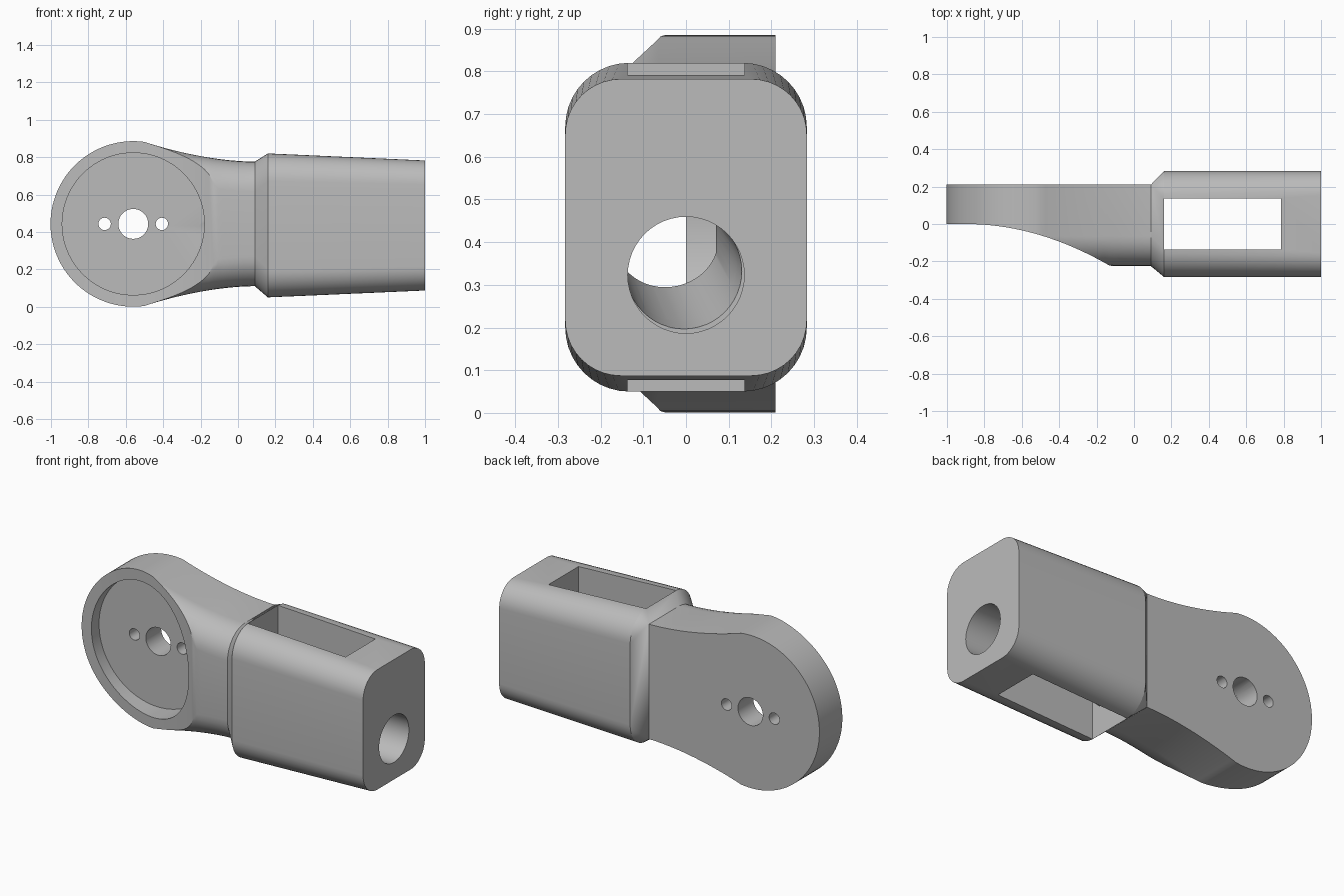
import bpy, bmesh
from math import sin, cos, pi, acos, asin, radians, sqrt
from mathutils import Matrix, Vector

cube = bpy.data.objects.get("Cube")
if cube:
    bpy.data.objects.remove(cube, do_unlink=True)

grey = bpy.data.materials.new("plain grey")
grey.use_nodes = True
grey.diffuse_color = (0.5, 0.5, 0.5, 1)
grey.node_tree.nodes["Principled BSDF"].inputs["Base Color"].default_value = (0.5, 0.5, 0.5, 1)

DISC_X, MID_Z, DISC_R = -0.56, 0.443, 0.4425
NECK_X, BOX_X = 0.09, 0.16
BACK, FRONT, ROUND = 0.21, -0.225, 0.16


def finish(name, bm):
    bmesh.ops.recalc_face_normals(bm, faces=bm.faces)
    mesh = bpy.data.meshes.new(name)
    bm.to_mesh(mesh)
    bm.free()
    mesh.materials.append(grey)
    obj = bpy.data.objects.new(name, mesh)
    bpy.context.collection.objects.link(obj)
    return obj


def loft(name, rings):
    bm = bmesh.new()
    loops = [[bm.verts.new(p) for p in ring] for ring in rings]
    for a, b in zip(loops, loops[1:]):
        for i in range(len(a)):
            j = (i + 1) % len(a)
            bm.faces.new((a[i], a[j], b[j], b[i]))
    bm.faces.new(loops[0])
    bm.faces.new(loops[-1])
    return finish(name, bm)


def hull(name, points):
    bm = bmesh.new()
    for p in points:
        bm.verts.new(p)
    res = bmesh.ops.convex_hull(bm, input=bm.verts)
    bmesh.ops.delete(bm, geom=[v for v in bm.verts if not v.link_faces], context="VERTS")
    bmesh.ops.dissolve_limit(bm, angle_limit=radians(0.5), verts=bm.verts, edges=bm.edges)
    return finish(name, bm)


def circle_x(x, y, z, r, n=48):
    return [(x, y + r * cos(2 * pi * i / n), z + r * sin(2 * pi * i / n)) for i in range(n)]


def cylinder_y(name, x, r, y0, y1, n=64):
    return loft(name, [[(x + r * cos(2 * pi * i / n), y, MID_Z + r * sin(2 * pi * i / n))
                        for i in range(n)] for y in (y0, y1)])


def rounded_rect(x, half_y, z0, z1, r, n=10):
    ring = []
    corners = [(half_y - r, z1 - r), (r - half_y, z1 - r), (r - half_y, z0 + r), (half_y - r, z0 + r)]
    for k, (cy, cz) in enumerate(corners):
        for i in range(n + 1):
            a = (k + i / n) * pi / 2
            ring.append((x, cy + r * cos(a), cz + r * sin(a)))
    return ring


def arm_section(x, h, n=8):
    """Square back corners, rounded front corners trimmed by the curved front."""
    front = -min(max(x + 0.9, 0) ** 2 / 2.66, -FRONT)
    centre = FRONT + ROUND
    half = [(BACK, h)]
    for i in range(n + 1):
        t = i / n
        if front < centre:
            a = t * asin(min(1, (centre - front) / ROUND))
            half.append((centre - ROUND * sin(a), h - ROUND * (1 - cos(a))))
        else:
            half.append((front + 0.1 * (1 - t), h))
    return [(x, y, MID_Z + z) for y, z in half] + [(x, y, MID_Z - z) for y, z in reversed(half)]


def cut(obj, cutters):
    bpy.context.view_layer.objects.active = obj
    for c in cutters:
        mod = obj.modifiers.new("cut", "BOOLEAN")
        mod.operation = "DIFFERENCE"
        mod.solver = "EXACT"
        mod.object = c
        bpy.ops.object.modifier_apply(modifier=mod.name)


# Arm: round disc end flowing into a narrowing neck
sections = []
last = pi - acos(0.06 / DISC_R)
for i in range(33):
    a = radians(1.5) + (last - radians(1.5)) * i / 32
    sections.append(arm_section(DISC_X - DISC_R * cos(a), DISC_R * sin(a)))
for i in range(1, 25):
    t = 1 - i / 24
    sections.append(arm_section(NECK_X - 0.59 * t, 0.333 + 0.105 * t ** 1.8))
arm = loft("arm", sections)

# Housing and the sloped shoulder joining it to the neck
box_start = rounded_rect(BOX_X, 0.283, 0.05, 0.82, 0.15)
housing = loft("housing", [box_start, rounded_rect(1.0, 0.283, 0.087, 0.782, 0.13)])
shoulder = hull("shoulder", sections[-1] + box_start)

# Cutters: recess, pin holes, cable channel, window and end hole
recess = cylinder_y("recess_cutter", DISC_X, 0.38, -0.6, 0.07, 96)
pins = [cylinder_y("pin_cutter", DISC_X + dx, r, -0.3, 0.4, 32)
        for dx, r in ((0, 0.08), (-0.153, 0.033), (0.153, 0.033))]
channel = hull("channel_cutter", circle_x(0.2, 0, 0.323, 0.137) + circle_x(-0.22, -0.05, 0.417, 0.12))
window = loft("window_cutter", [[(x, -0.137, -0.2), (x, 0.137, -0.2), (x, 0.137, 1.1), (x, -0.137, 1.1)]
                                for x in (0.1, 0.785)])
end_hole = loft("end_hole_cutter", [circle_x(x, 0, 0.323, 0.1365) for x in (0.7, 1.1)])

cut(arm, [recess, channel] + pins)
cut(shoulder, [channel])
cut(housing, [window, end_hole])
for c in [recess, channel, window, end_hole] + pins:
    bpy.data.objects.remove(c, do_unlink=True)

# Smooth curved faces, keep edges sharp
for obj in (arm, shoulder, housing):
    bpy.ops.object.select_all(action="DESELECT")
    obj.select_set(True)
    bpy.context.view_layer.objects.active = obj
    bpy.ops.object.shade_smooth_by_angle(angle=radians(25))
